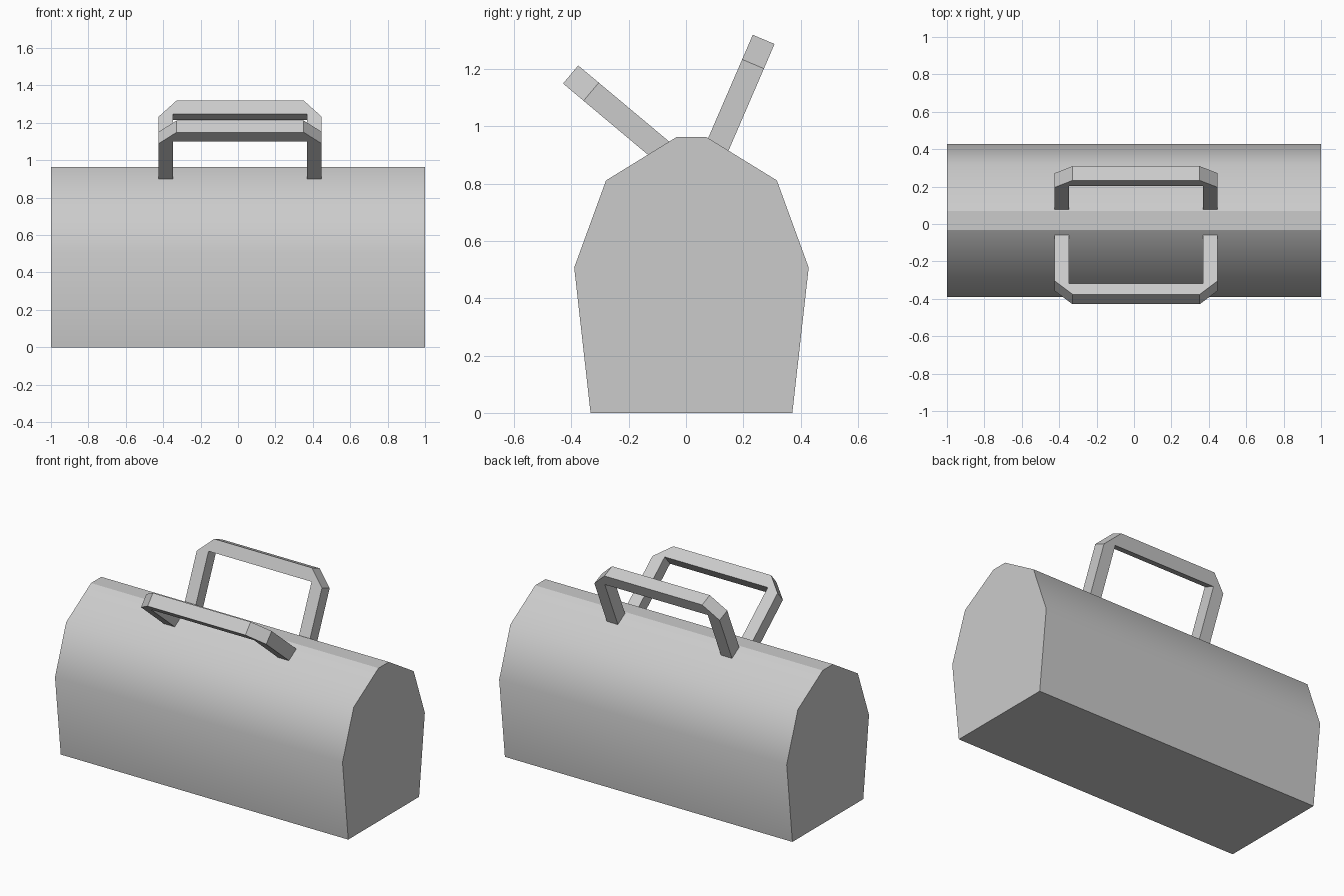
import bpy, bmesh
from mathutils import Vector

if "Cube" in bpy.data.objects:
    bpy.data.objects.remove(bpy.data.objects["Cube"])


def prism(name, side_a, side_b, smooth=()):
    """Join two matching outlines into a closed solid; 'smooth' lists side faces to smooth."""
    bm = bmesh.new()
    a = [bm.verts.new(p) for p in side_a]
    b = [bm.verts.new(p) for p in side_b]
    n = len(a)
    bm.faces.new(a)
    bm.faces.new(b[::-1])
    for i in range(n):
        j = (i + 1) % n
        f = bm.faces.new((a[j], a[i], b[i], b[j]))
        f.smooth = i in smooth
    bmesh.ops.recalc_face_normals(bm, faces=bm.faces)
    me = bpy.data.meshes.new(name)
    bm.to_mesh(me)
    bm.free()
    ob = bpy.data.objects.new(name, me)
    bpy.context.collection.objects.link(ob)
    return ob


# Bag body: half profile mirrored about its own centre line, swept along x
CY = 0.019
half = [(0.352, 0.0), (0.409, 0.507), (0.298, 0.811), (0.051, 0.963)]
profile = [(CY + y, z) for y, z in half] + [(CY - y, z) for y, z in reversed(half)]
prism("bag_body",
      [(-1, y, z) for y, z in profile],
      [(1, y, z) for y, z in profile],
      smooth=(0, 1, 2, 4, 5, 6))


# Carrying handles: U shape with chamfered outer corners, leaning outwards
def handle(name, tips, bases):
    cx, outer, top, bar, chamfer = 0.0115, 0.4355, 0.34, 0.077, 0.0935
    inner = outer - bar
    sides = []
    for tip, base in zip(tips, bases):
        tip, base = Vector((0, *tip)), Vector((0, *base))
        down = (base - tip).normalized()
        leg = (base - tip).length
        right = [(inner, bar), (inner, leg), (outer, leg), (outer, chamfer), (top, 0)]
        outline = right + [(-x, d) for x, d in reversed(right)]
        sides.append([tip + down * d + Vector((cx + x, 0, 0)) for x, d in outline])
    prism(name, *sides)


handle("front_handle", [(-0.376, 1.212), (-0.429, 1.149)], [(-0.058, 0.946), (-0.132, 0.900)])
handle("back_handle", [(0.233, 1.319), (0.309, 1.287)], [(0.077, 0.958), (0.148, 0.914)])
